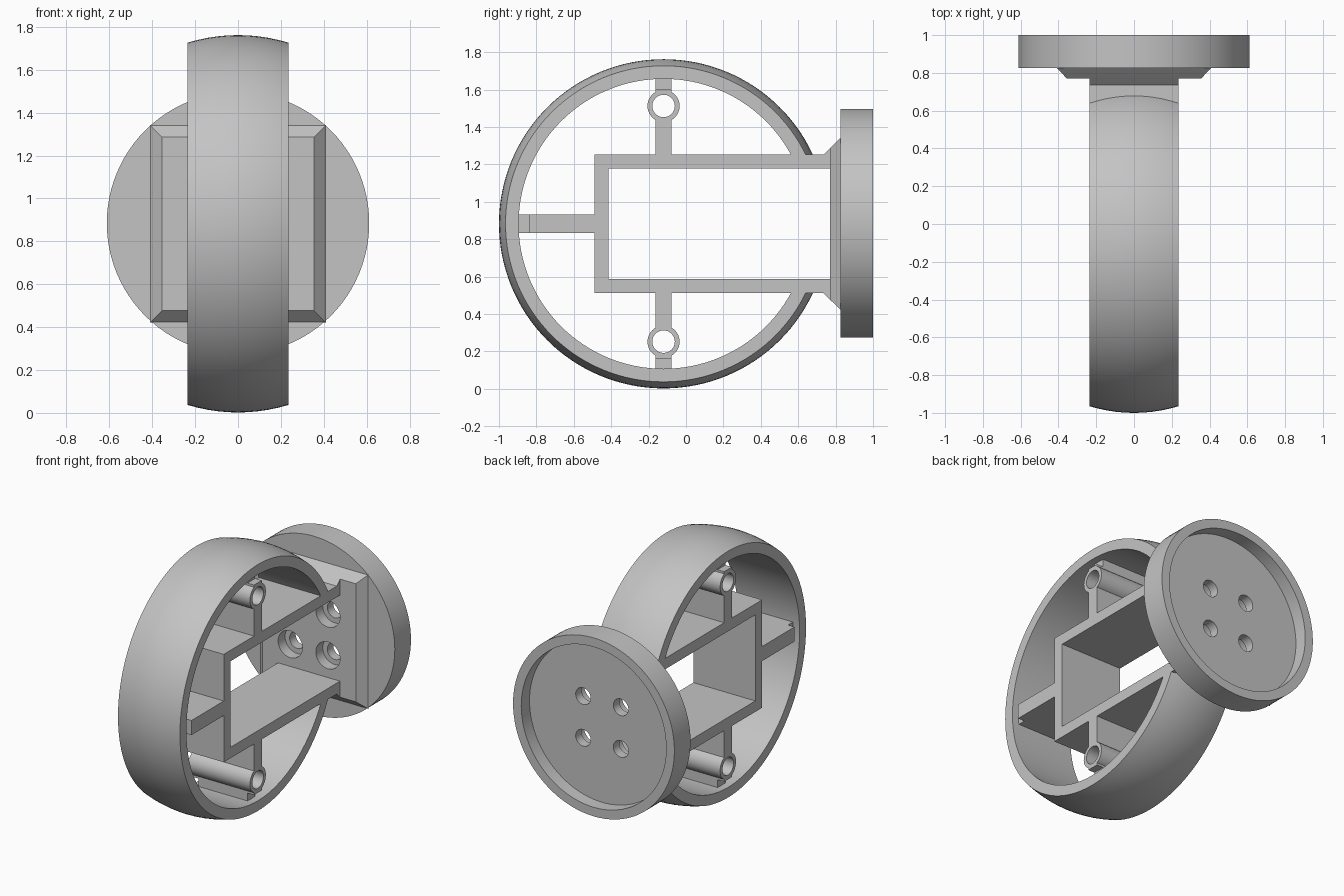
import bpy
import bmesh
import math
from mathutils import Matrix, Vector

if "Cube" in bpy.data.objects:
    bpy.data.objects.remove(bpy.data.objects["Cube"])

MID = 0.882      # height of the shared centre line
HALF = 0.235     # half width of the ring and its struts
RING_Y = -0.12   # ring centre

grey = bpy.data.materials.new("plain_grey")
grey.use_nodes = True
grey.diffuse_color = (0.55, 0.55, 0.55, 1)
grey.node_tree.nodes["Principled BSDF"].inputs["Base Color"].default_value = grey.diffuse_color
parts = []


def finish(name, bm, keep=True):
    bmesh.ops.remove_doubles(bm, verts=bm.verts, dist=0.0001)
    bmesh.ops.recalc_face_normals(bm, faces=bm.faces)
    mesh = bpy.data.meshes.new(name)
    bm.to_mesh(mesh)
    bm.free()
    mesh.materials.append(grey)
    obj = bpy.data.objects.new(name, mesh)
    bpy.context.collection.objects.link(obj)
    if keep:
        parts.append(obj)
    return obj


def lathe(name, profile, axis, centre, keep=True, steps=96):
    """Spin closed (along, radius) points around the x or y axis."""
    bm = bmesh.new()
    direction = Vector((1, 0, 0)) if axis == "x" else Vector((0, 1, 0))
    verts = [bm.verts.new(Vector(centre) + direction * a + Vector((0, 0, r))) for a, r in profile]
    edges = [bm.edges.new((v, verts[i - 1])) for i, v in enumerate(verts)
             if profile[i][1] + profile[i - 1][1] > 0]
    bmesh.ops.spin(bm, geom=verts + edges, cent=centre, axis=direction,
                   angle=math.tau, steps=steps, use_merge=False)
    return finish(name, bm, keep)


def box(name, x, y, z, keep=True):
    bm = bmesh.new()
    size = [b - a for a, b in (x, y, z)]
    mid = [(a + b) / 2 for a, b in (x, y, z)]
    bmesh.ops.create_cube(bm, size=1, matrix=Matrix.Translation(mid) @ Matrix.Diagonal((*size, 1)))
    return finish(name, bm, keep)


def cut(obj, cutter):
    mod = obj.modifiers.new("cut", 'BOOLEAN')
    mod.operation, mod.solver, mod.object = 'DIFFERENCE', 'EXACT', cutter
    bpy.context.view_layer.objects.active = obj
    bpy.ops.object.modifier_apply(modifier=mod.name)


# Outer ring with a crowned outside, opened at the back between the arms
crown = [(HALF * i / 5, 0.88 - 0.035 * (i / 5) ** 2) for i in range(-5, 6)]
ring = lathe("ring", crown + [(HALF, 0.775), (-HALF, 0.775)], "x", (0, RING_Y, MID), steps=128)
opening = box("ring_opening", (-1, 1), (0.3, 1.2), (MID - 0.34, MID + 0.34), keep=False)
cut(ring, opening)
bpy.data.objects.remove(opening)

# Channel frame: front wall and two arms flaring into the mount
half_frame = [(-0.49, 0.37), (0.735, 0.37), (0.78, 0.415), (0.78, 0.295), (-0.415, 0.295)]
outline = half_frame + [(y, -z) for y, z in reversed(half_frame)]
bm = bmesh.new()
face = bm.faces.new([bm.verts.new((-HALF, y, MID + z)) for y, z in outline])
side = bmesh.ops.extrude_face_region(bm, geom=[face])["geom"]
bmesh.ops.translate(bm, vec=(2 * HALF, 0, 0), verts=[v for v in side if isinstance(v, bmesh.types.BMVert)])
finish("channel_frame", bm)

# Struts between frame and ring, with a recessed tab at the ring
TAB = HALF - 0.05
box("front_strut", (-HALF, HALF), (-0.84, -0.48), (MID - 0.05, MID + 0.05))
box("front_strut_tab", (-TAB, TAB), (-0.93, -0.83), (MID - 0.05, MID + 0.05))
for label, s in (("upper", 1), ("lower", -1)):
    tube_z = MID + s * 0.63
    y = (RING_Y - 0.042, RING_Y + 0.042)

    def span(a, b):
        return sorted((MID + s * a, MID + s * b))
    box(label + "_strut", (-HALF, HALF), y, span(0.36, 0.56))
    box(label + "_strut_neck", (-HALF, HALF), y, span(0.70, 0.72))
    box(label + "_strut_tab", (-TAB, TAB), y, span(0.70, 0.80))
    lathe(label + "_screw_tube", [(-HALF, 0.06), (-HALF, 0.086), (HALF, 0.086), (HALF, 0.06)],
          "x", (0, RING_Y, tube_z), steps=48)

# Tapered mounting block
bm = bmesh.new()
bmesh.ops.create_cube(bm, size=2)
for v in bm.verts:
    inset = 0.055 if v.co.y < 0 else 0
    v.co = (v.co.x * (0.41 - inset), 0.77 if v.co.y < 0 else 0.827, MID + v.co.z * (0.46 - inset))
block = finish("mounting_block", bm)

# Round base dish with a raised rim at the back
dish = lathe("base_dish", [(0.825, 0), (0.825, 0.612), (1, 0.612), (1, 0.55), (0.91, 0.55), (0.91, 0)],
             "y", (0, 0, MID + 0.003))

# Four counterbored screw holes
for sx in (-1, 1):
    for sz in (-1, 1):
        drill = lathe("screw_drill", [(0.7, 0), (0.7, 0.092), (0.845, 0.092), (0.845, 0.057), (1.1, 0.057), (1.1, 0)],
                      "y", (sx * 0.143, 0, MID + sz * 0.143), keep=False, steps=40)
        cut(block, drill)
        cut(dish, drill)
        bpy.data.objects.remove(drill)

# Smooth curved walls, sharp edges kept
bpy.ops.object.select_all(action='DESELECT')
for obj in parts:
    obj.select_set(True)
bpy.context.view_layer.objects.active = ring
bpy.ops.object.shade_smooth_by_angle(angle=math.radians(25))
